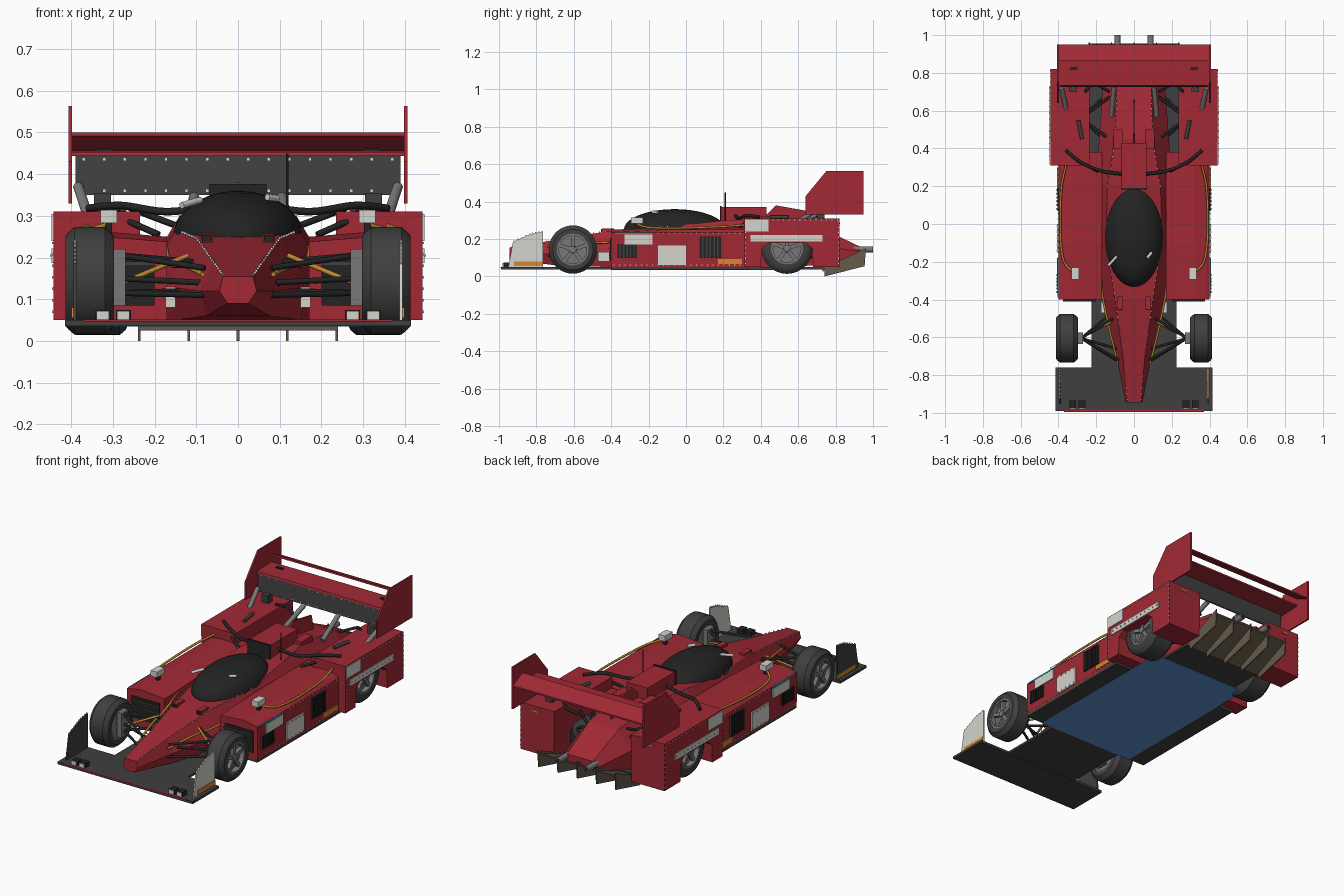
import bpy, bmesh, math
from mathutils import Vector, Matrix

if "Cube" in bpy.data.objects:
    bpy.data.objects.remove(bpy.data.objects["Cube"])

def material(name, *c):
    m = bpy.data.materials.new(name)
    m.diffuse_color = (*c, 1)
    m.use_nodes = True
    m.node_tree.nodes["Principled BSDF"].inputs["Base Color"].default_value = m.diffuse_color
    return m

RED = material("red_paint", .36, .022, .035)
CARBON = material("dark_grey", .05, .05, .05)
BLACK = material("black", .017, .017, .018)
WHITE = material("pale_grey", .66, .66, .62)
METAL = material("metal_grey", .19, .19, .19)
ORANGE = material("orange", .66, .25, .025)
GOLD = material("gold_cable", .52, .25, .03)
BROWN = material("brown", .13, .105, .07)
BLUE = material("blue", .11, .3, .66)
TEAL = material("teal", .02, .3, .36)

def finish(name, bm, mat, angle=None):
    bmesh.ops.recalc_face_normals(bm, faces=bm.faces)
    me = bpy.data.meshes.new(name)
    bm.to_mesh(me)
    bm.free()
    me.materials.append(mat)
    if angle:
        me.shade_smooth()
        me.set_sharp_from_angle(angle=math.radians(angle))
    ob = bpy.data.objects.new(name, me)
    bpy.context.collection.objects.link(ob)
    return ob

def add_loft(bm, rings, caps=True, loop=False):
    vs = [[bm.verts.new(p) for p in r] for r in rings]
    n = len(rings[0])
    pairs = list(zip(vs, vs[1:])) + ([(vs[-1], vs[0])] if loop else [])
    for a, b in pairs:
        for i in range(n):
            j = (i + 1) % n
            bm.faces.new((a[i], a[j], b[j], b[i]))
    if caps and not loop:
        bm.faces.new(vs[0])
        bm.faces.new(vs[-1])

def loft(name, mat, rings, angle=None, **kw):
    bm = bmesh.new()
    add_loft(bm, rings, **kw)
    return finish(name, bm, mat, angle)

def boxes(name, mat, *bs):
    """each box is x0, x1, y0, y1, z0, z1"""
    bm = bmesh.new()
    for x0, x1, y0, y1, z0, z1 in bs:
        add_loft(bm, [[(x0, y0, z), (x1, y0, z), (x1, y1, z), (x0, y1, z)] for z in (z0, z1)])
    return finish(name, bm, mat)

def prism(name, mat, yz, x0, x1):
    return loft(name, mat, [[(x, y, z) for y, z in yz] for x in (x0, x1)])

def tubes(name, mat, r, *paths, n=8):
    bm = bmesh.new()
    for path in paths:
        p = [Vector(q) for q in path]
        if len(p) > 2:  # smooth the path through its points
            e = [p[0]] + p + [p[-1]]
            q = []
            for a, b, c, d in zip(e, e[1:], e[2:], e[3:]):
                for k in range(6):
                    t = k / 6
                    q.append(.5 * (2*b + (c-a)*t + (2*a-5*b+4*c-d)*t*t + (3*b-a-3*c+d)*t**3))
            p = q + [p[-1]]
        rings = []
        for i, c in enumerate(p):
            t = (p[min(i+1, len(p)-1)] - p[max(i-1, 0)]).normalized()
            u = t.cross(Vector((0, 0, 1)) if abs(t.z) < .9 else Vector((1, 0, 0))).normalized()
            v = t.cross(u)
            rings.append([c + r*(u*math.cos(a) + v*math.sin(a)) for a in (math.tau*k/n for k in range(n))])
        add_loft(bm, rings)
    return finish(name, bm, mat, 50)

def lathe(name, mat, prof, s, x, y, z, n=40, loop=True):
    """turn (offset, radius) points around a wheel axle"""
    rings = [[(s*(x+o), y + r*math.cos(math.tau*k/n), z + r*math.sin(math.tau*k/n)) for k in range(n)]
             for o, r in prof]
    return loft(name, mat, rings, 35, loop=loop)

def rivets(name, *rows, d=.0028):
    """rows of small studs: start, end, count"""
    bs = []
    for a, b, n in rows:
        for i in range(n):
            x, y, z = Vector(a).lerp(Vector(b), i/(n-1))
            bs.append((x-d, x+d, y-d, y+d, z-d, z+d))
    return boxes(name, WHITE, *bs)

# central body, lofted from nose to tail: y, then (half width, z) for bottom, waist and top
secs = [(-.945, .025, .09, .045, .12, .036, .155),
        (-.70, .075, .06, .092, .12, .058, .195),
        (-.40, .15, .05, .168, .13, .10, .245),
        (-.10, .20, .05, .20, .17, .15, .265),
        (.20, .20, .05, .20, .20, .14, .30),
        (.45, .185, .05, .185, .20, .10, .305),
        (.72, .165, .06, .165, .16, .09, .26),
        (.93, .11, .115, .11, .135, .08, .16)]
loft("body", RED, [[(a, y, b), (c, y, d), (e, y, f), (-e, y, f), (-c, y, d), (-a, y, b)]
                   for y, a, b, c, d, e, f in secs])

# floor, splitter and plank
boxes("floor", CARBON, (-.4, .4, -.4, .33, .037, .05), (-.24, .24, .33, .74, .037, .05),
      (-.225, .225, -.76, -.4, .037, .05))
boxes("splitter", CARBON, (-.415, .415, -.99, -.76, .036, .05))
boxes("splitter_lip", RED, (-.37, .37, -.995, -.986, .047, .0512))
boxes("plank", BLUE, (-.3, .3, -.4, .54, .0345, .04))

# canopy
bm = bmesh.new()
bmesh.ops.create_uvsphere(bm, u_segments=40, v_segments=20, radius=1,
                          matrix=Matrix.Translation((0, -.06, .25)) @ Matrix.Diagonal((.155, .272, .11, 1)))
finish("canopy", bm, BLACK, 60)
tubes("canopy_markers", WHITE, .008, [(-.135, -.22, .325), (-.09, -.17, .338)], [(.07, -.18, .345), (.095, -.15, .342)])

# roll intake, fin and antenna
boxes("roll_intake", RED, (-.065, .065, .19, .43, .27, .372))
boxes("roll_intake_mouth", BLACK, (-.068, .068, .182, .191, .28, .377))
prism("engine_fin", RED, [(.42, .29), (.42, .32), (.48, .38), (.64, .352), (.66, .26)], -.005, .005)
tubes("antenna", BLACK, .003, [(.118, .21, .28), (.118, .21, .45)])

# diffuser
prism("diffuser_panel", BROWN, [(.73, .025), (.955, .125), (.955, .133), (.73, .04)], -.24, .24)
for i in range(5):
    x = -.237 + i*.1185
    prism("diffuser_fin", BROWN, [(.74, 0), (.955, .055), (.962, .15), (.74, .05)], x-.003, x+.003)

# rear wing: flat main plane, and a flap above it that falls towards the back
prism("wing_main", RED, [(.73, .443), (.733, .453), (.862, .457), (.862, .447)], -.4, .4)
prism("wing_flap", RED, [(.862, .491), (.864, .50), (.95, .462), (.95, .453)], -.4, .4)
prism("wing_lower_plate", CARBON, [(.725, .35), (.733, .35), (.743, .445), (.735, .445)], -.39, .39)
rivets("wing_rivets", ((-.37, .726, .36), (.37, .726, .36), 16), ((-.37, .734, .436), (.37, .734, .436), 16))

for s in (-1, 1):
    # exhausts
    tubes("exhaust_pipe", METAL, .016, [(s*.088, .80, .145), (s*.088, 1.0, .145)], n=16)
    tubes("exhaust_bore", BLACK, .012, [(s*.088, .98, .145), (s*.088, 1.0005, .145)], n=16)

    # wing end plates, brackets and struts
    prism("wing_endplate", RED, [(.64, .33), (.95, .33), (.95, .563), (.75, .563), (.64, .43)], s*.398, s*.407)
    boxes("wing_bracket", CARBON, (s*.305, s*.345, .70, .74, .305, .355))
    boxes("wing_mark", BLACK, (s*.30, s*.34, .815, .832, .454, .461))
    tubes("wing_strut", METAL, .013, [(s*.36, .61, .30), (s*.383, .72, .37)], [(s*.12, .57, .27), (s*.105, .73, .345)])

    # sidepod with intake
    side = [(.17, .05), (.4, .05), (.401, .236), (.385, .25), (.32, .262), (.17, .25)]
    loft("sidepod", RED, [[(s*x, y, z - dz*(z > .24)) for x, z in side] for y, dz in ((-.4, .012), (-.1, 0), (.32, 0))])
    boxes("sidepod_intake", BLACK, (s*.2, s*.375, -.405, -.399, .085, .205))
    boxes("intake_slats", CARBON, *[(s*.2, s*.375, -.411, -.404, z, z+.01) for z in (.11, .145, .18)])

    # rear fender with wheel arch
    prism("rear_fender", RED, [(.31, .05), (.40, .05), (.405, .15), (.44, .18), (.64, .18), (.675, .15),
                               (.68, .05), (.82, .05), (.82, .31), (.31, .31)], s*.235, s*.442)
    boxes("fender_shoulder", RED, (s*.17, s*.24, .31, .38, .05, .25))
    tubes("fender_bar", CARBON, .01, [(s*.275, .45, .318), (s*.295, .55, .318)])

    # flat plates on the flanks
    boxes("white_plates", WHITE, (s*.398, s*.407, -.33, -.18, .172, .225), (s*.398, s*.407, -.15, 0, .062, .165),
          (s*.44, s*.447, .315, .44, .24, .305), (s*.44, s*.447, .345, .73, .187, .222),
          (s*.15, s*.174, -.47, -.41, .08, .13))
    boxes("teal_strip", TEAL, (s*.397, s*.406, -.38, -.18, .2265, .235))
    boxes("orange_plate", ORANGE, (s*.398, s*.407, .17, .30, .066, .094))
    boxes("fender_orange_mark", ORANGE, (s*.33, s*.37, .82, .824, .28, .288))
    for y0, y1, z0, z1 in ((-.37, -.26, .1, .17), (.07, .19, .1, .215)):
        boxes("louvre_panel", CARBON, (s*.398, s*.405, y0, y1, z0, z1))
        w = (y1 - y0) / 6
        boxes("louvre_slats", BLACK, *[(s*.4, s*.41, y0+w*(k+.2), y0+w*(k+.8), z0, z1) for k in range(6)])
    f, p = s*.443, s*.402
    rivets("flank_rivets", ((f, .32, .302), (f, .81, .302), 18), ((f, .815, .07), (f, .815, .29), 9),
           ((f, .318, .07), (f, .318, .29), 9), ((p, -.385, .062), (p, .29, .062), 24),
           ((p, -.15, .232), (p, .29, .232), 16), ((s*.448, .36, .205), (s*.448, .72, .205), 12),
           ((s*.408, -.14, .07), (s*.408, -.01, .07), 5), ((s*.408, -.14, .157), (s*.408, -.01, .157), 5))
    rivets("body_rivets", ((s*.036, -.93, .158), (s*.10, -.4, .247), 18), ((s*.10, -.4, .247), (s*.15, -.1, .267), 10),
           ((s*.14, .2, .302), (s*.10, .45, .307), 9), ((s*.10, .45, .307), (s*.09, .72, .262), 11))

    # mirror box, deck vents and nose vents
    boxes("mirror", WHITE, (s*.29, s*.33, -.295, -.23, .283, .314))
    boxes("mirror_stalk", BLACK, (s*.302, s*.318, -.27, -.25, .24, .284))
    boxes("deck_vent", RED, (s*.062, s*.108, .40, .50, .29, .322))
    boxes("nose_vent", RED, (s*.06, s*.088, -.45, -.385, .22, .257))
    boxes("nose_vent_mouth", BLACK, (s*.062, s*.086, -.454, -.45, .238, .254))

    # splitter end plates and lamps
    prism("splitter_endplate", WHITE if s > 0 else CARBON,
          [(-.95, .05), (-.765, .05), (-.765, .24), (-.835, .225), (-.925, .185)], s*.387, s*.395)
    boxes("endplate_stripe", ORANGE, (s*.394, s*.399, -.92, -.766, .055, .08))
    rivets("endplate_rivets", ((s*.391, -.92, .19), (s*.391, -.835, .228), 5), ((s*.391, -.82, .232), (s*.391, -.77, .241), 4))
    for x in (.275, .324):
        boxes("lamp", BLACK, (s*(x-.018), s*(x+.018), -.975, -.935, .05, .074))
        boxes("lamp_lens", WHITE, (s*(x-.015), s*(x+.015), -.98, -.975, .051, .072))

    # wheels
    for label, x0, x1, y, z, r in (("front", .297, .414, -.605, .144, .129), ("rear", .262, .41, .54, .15, .136)):
        tyre = [(x0, .085), (x0, .108), (x0+.008, r-.012), (x0+.022, r), (x1-.022, r), (x1-.008, r-.012),
                (x1, .108), (x1, .085)]
        lathe(label + "_tyre", CARBON, tyre, s, 0, y, z)
        lathe(label + "_rim", METAL, [(x0+.004, .074), (x0+.004, .087), (x1-.003, .087), (x1-.003, .074)], s, 0, y, z)
        lathe(label + "_wheel_disc", METAL, [(x0+.01, .08), (x1-.03, .08)], s, 0, y, z, loop=False)
        lathe(label + "_hub", METAL, [(x1-.04, .022), (x1-.006, .018)], s, 0, y, z, n=16, loop=False)
        bm = bmesh.new()
        for k in range(5):
            m = Matrix.Translation((s*(x1-.022), y, z)) @ Matrix.Rotation(math.tau*k/5 + math.pi/2, 4, 'X')
            bmesh.ops.create_cube(bm, size=1, matrix=m @ Matrix.Translation((0, .045, 0))
                                  @ Matrix.Diagonal((.022, .07, .02, 1)))
        finish(label + "_spokes", bm, METAL)
    boxes("front_upright", METAL, (s*.27, s*.298, -.635, -.575, .085, .22))

    # suspension arms
    tubes("front_wishbones", BLACK, .007, *[[(s*.28, -.605, zo), (s*xi, yi, zi)] for zo, xi, yi, zi in
          ((.205, .11, -.50, .19), (.205, .08, -.72, .175), (.115, .13, -.48, .12), (.115, .08, -.73, .11), (.15, .09, -.66, .14))])
    tubes("front_pushrod", GOLD, .006, [(s*.275, -.60, .14), (s*.12, -.52, .205)])
    tubes("rear_wishbones", BLACK, .008, *[[(s*.28, .56, zo), (s*xi, yi, zi)] for zo, xi, yi, zi in
          ((.23, .13, .45, .24), (.23, .12, .68, .21), (.11, .15, .44, .12), (.11, .13, .70, .1))])
    tubes("rear_brace", BLACK, .008, [(s*.27, .32, .29), (s*.19, .28, .255)])

    # hoses and cables
    tubes("shoulder_hose", BLACK, .009, [(s*.36, .39, .318), (s*.28, .325, .325), (s*.17, .28, .31), (s*.06, .265, .325)])
    tubes("tail_hose", BLACK, .008, [(s*.26, .70, .32), (s*.21, .74, .30), (s*.13, .70, .27)])
    tubes("sidepod_cable", GOLD, .006, [(s*.36, .31, .275), (s*.385, .18, .266), (s*.39, -.05, .258), (s*.37, -.2, .262), (s*.31, -.26, .28)])
    tubes("nose_cable", GOLD, .006, [(s*.085, -.74, .16), (s*.125, -.58, .18), (s*.163, -.40, .185), (s*.175, -.28, .235)])
